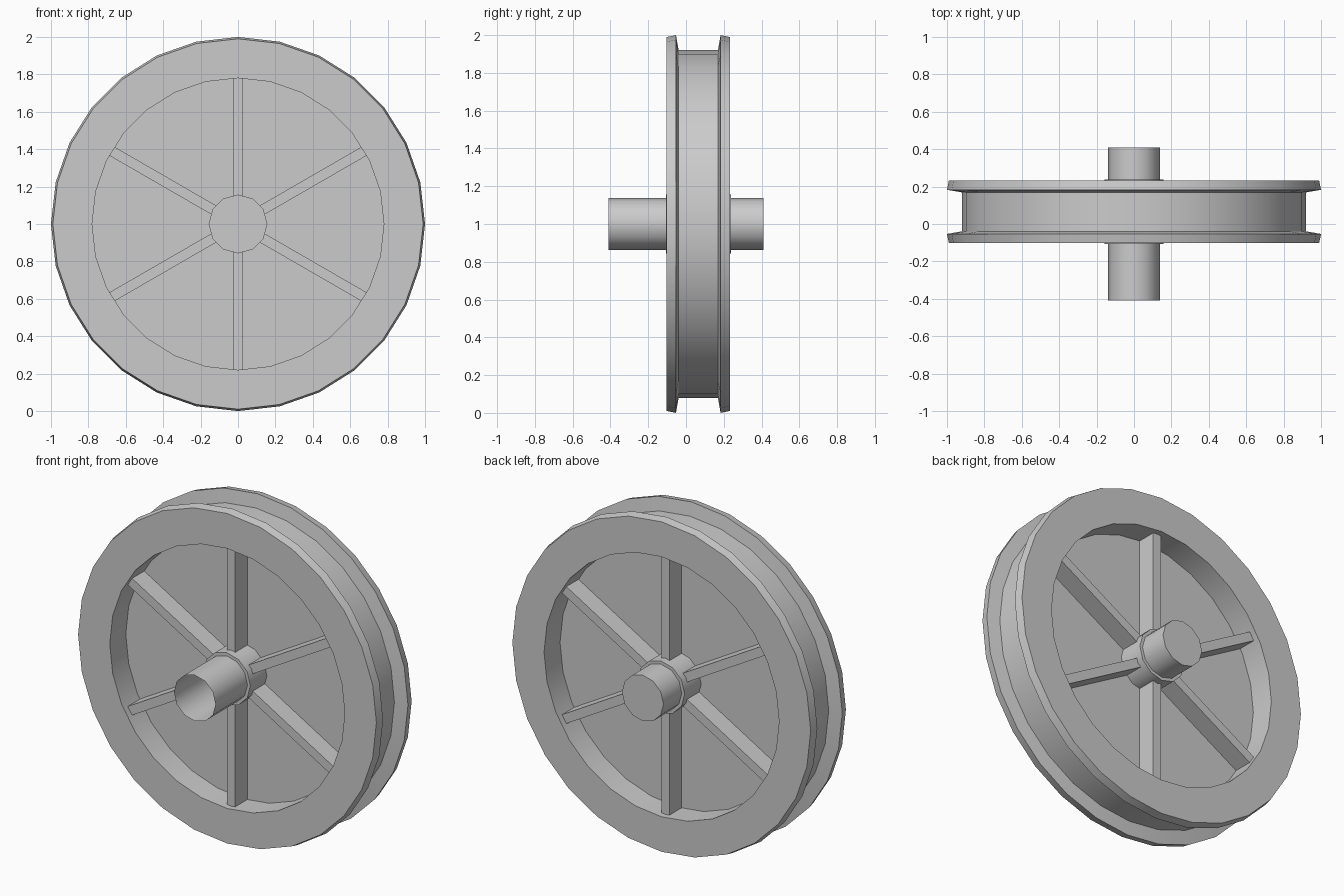
import bpy, math
from mathutils import Matrix, Vector

cube = bpy.data.objects.get("Cube")
if cube:
    bpy.data.objects.remove(cube, do_unlink=True)

grey = bpy.data.materials.new("plain_grey")
grey.use_nodes = True
colour = (0.6, 0.6, 0.6, 1)
grey.diffuse_color = colour
grey.node_tree.nodes["Principled BSDF"].inputs["Base Color"].default_value = colour

MID = 0.065   # middle plane of the wheel along y


def make(name, verts, faces):
    mesh = bpy.data.meshes.new(name)
    mesh.from_pydata(verts, [], faces)
    mesh.materials.append(grey)
    obj = bpy.data.objects.new(name, mesh)
    bpy.context.collection.objects.link(obj)
    bpy.ops.object.select_all(action="DESELECT")
    obj.select_set(True)
    bpy.context.view_layer.objects.active = obj
    bpy.ops.object.mode_set(mode="EDIT")
    bpy.ops.mesh.select_all(action="SELECT")
    bpy.ops.mesh.normals_make_consistent(inside=False)
    bpy.ops.object.mode_set(mode="OBJECT")
    bpy.ops.object.shade_smooth_by_angle(angle=math.radians(32))
    return obj


def lathe(name, profile, sides, closed=False, caps=()):
    """Spin (radius, y) points about the wheel axle; caps lists rings to fill."""
    n = len(profile)
    verts = [(r * math.sin(math.tau * i / sides), y, 1 + r * math.cos(math.tau * i / sides))
             for r, y in profile for i in range(sides)]
    faces = []
    for k in range(n if closed else n - 1):
        a, b = k * sides, (k + 1) % n * sides
        for i in range(sides):
            j = (i + 1) % sides
            faces.append((a + i, a + j, b + j, b + i))
    for k in caps:
        faces.append([k * sides + i for i in range(sides)])
    return make(name, verts, faces)


# Grooved rim with two flared flanges, mirrored about the middle plane
half = [(0.78, -0.167), (0.99, -0.167), (1.0, -0.118), (0.92, -0.104)]
profile = [(r, MID + y) for r, y in half] + [(r, MID - y) for r, y in reversed(half)]
lathe("rim", profile, 28, closed=True)

# Thin web disc closing the wheel
lathe("web_disc", [(0.785, MID - 0.015), (0.785, MID + 0.015)], 28, caps=(0, 1))

# Hub and axle; the axle is an open tube at the front
lathe("hub", [(0.157, MID - 0.172), (0.157, MID + 0.172)], 12, caps=(0, 1))
lathe("axle", [(0.138, -0.41), (0.138, 0.41)], 12, caps=(1,))

# Six ribs, raised on both faces of the web
box = [(0, 1, 3, 2), (4, 6, 7, 5), (0, 4, 5, 1), (2, 3, 7, 6), (0, 2, 6, 4), (1, 5, 7, 3)]
for s in range(6):
    turn = Matrix.Rotation(math.tau * s / 6, 3, "Y")
    corners = [turn @ Vector((x, MID + y, z)) + Vector((0, 0, 1))
               for x in (-0.027, 0.027) for y in (-0.13, 0.13) for z in (0.14, 0.781)]
    make(f"spoke_{s + 1}", corners, box)
